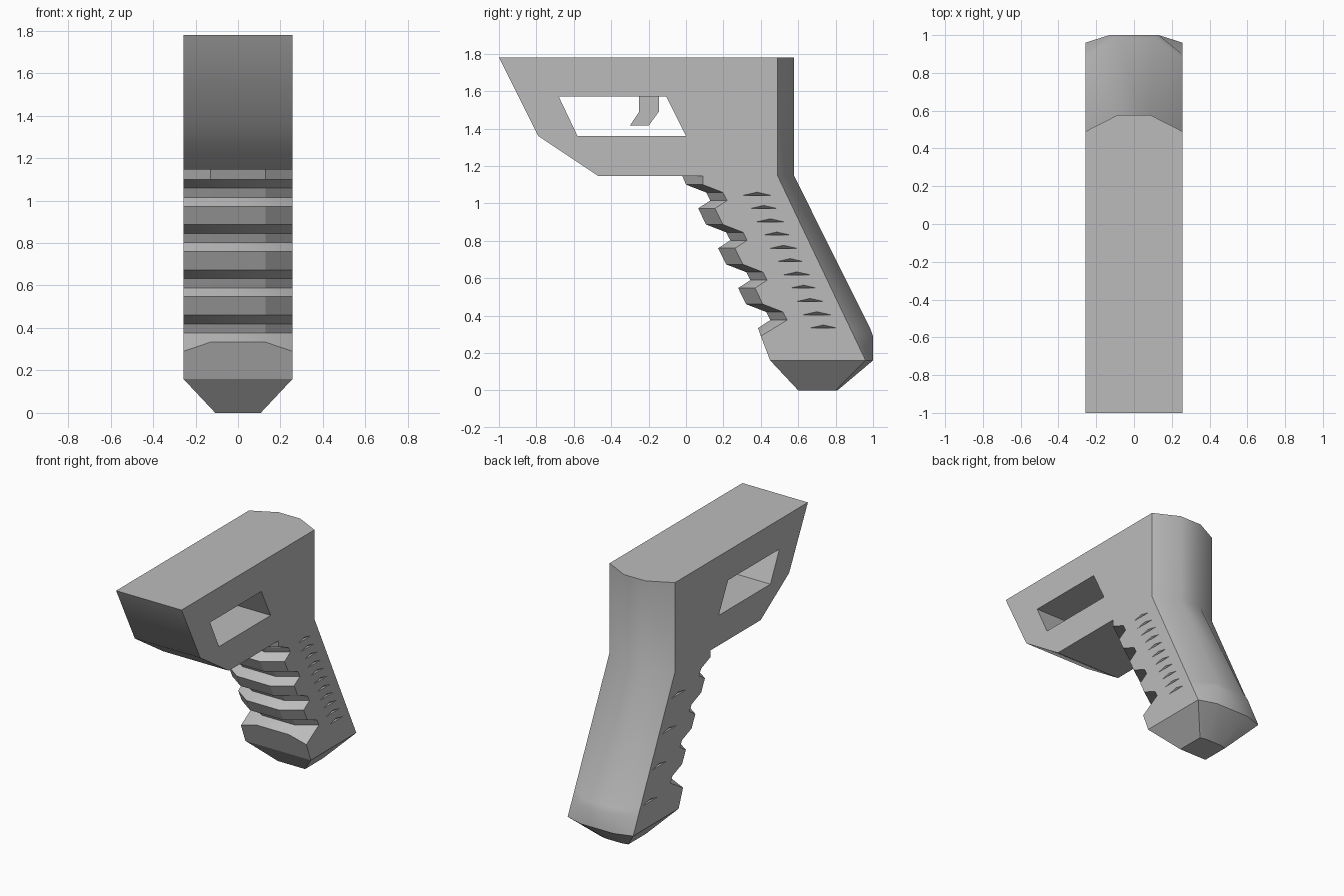
import bpy, bmesh

cube = bpy.data.objects.get("Cube")
if cube:
    bpy.data.objects.remove(cube, do_unlink=True)

grey = bpy.data.materials.new("grey")
grey.use_nodes = True
GREY = (0.5, 0.5, 0.5, 1)
grey.diffuse_color = GREY
grey.node_tree.nodes["Principled BSDF"].inputs["Base Color"].default_value = GREY
W = 0.257


def make(name, verts, faces):
    mesh = bpy.data.meshes.new(name)
    bm = bmesh.new()
    vs = [bm.verts.new(v) for v in verts]
    for f in faces:
        bm.faces.new([vs[i] for i in f])
    bmesh.ops.recalc_face_normals(bm, faces=bm.faces)
    bm.to_mesh(mesh)
    bm.free()
    ob = bpy.data.objects.new(name, mesh)
    bpy.context.collection.objects.link(ob)
    mesh.materials.append(grey)
    return ob


def loft(name, rings):
    """Closed solid through rings that all have the same number of points."""
    n = len(rings[0])
    verts = [v for r in rings for v in r]
    faces = [list(range(n)), list(range(len(verts) - n, len(verts)))]
    for k in range(len(rings) - 1):
        for i in range(n):
            j = (i + 1) % n
            faces.append((k * n + i, k * n + j, (k + 1) * n + j, (k + 1) * n + i))
    return make(name, verts, faces)


def extrude(name, outline, x0, x1):
    return loft(name, [[(x, y, z) for y, z in outline] for x in (x0, x1)])


def cut(target, cutter):
    cutter.hide_render = True
    cutter.hide_set(True)
    mod = target.modifiers.new(cutter.name, "BOOLEAN")
    mod.operation = "DIFFERENCE"
    mod.solver = "EXACT"
    mod.object = cutter
    bpy.context.view_layer.update()
    dg = bpy.context.evaluated_depsgraph_get()
    new = bpy.data.meshes.new_from_object(target.evaluated_get(dg))
    target.modifiers.remove(mod)
    target.data = new
    bpy.data.objects.remove(cutter, do_unlink=True)


# Body outline: (side y, side z, middle y, middle z, half width of middle)
FRONT, BACK = 0.13, 0.085
pts = [(y, z, y, z, FRONT) for y, z in ((-1, 1.78), (-0.79, 1.36), (-0.47, 1.147))]
pts.append((0.09, 1.147, -0.02, 1.147, FRONT))

# Finger ridges, each stepping down and back along the grip
for k in range(4):
    dy, dz = 0.107 * k, -0.213 * k
    ridge = [(0.0, 1.10), (0.108, 1.058), (0.13, 1.015)]
    if k < 3:
        ridge.append((0.065, 0.973))
    for y, z in ridge:
        pts.append((y + dy + 0.09, z + dz, y + dy, z + dz, FRONT))

# Flared foot and curved back
pts += [(0.40, 0.29, 0.385, 0.333, FRONT),
        (0.45, 0.16, 0.45, 0.16, FRONT),
        (0.96, 0.16, 1.0, 0.16, FRONT),
        (0.898, 0.29, 1.0, 0.29, FRONT),
        (0.879, 0.33, 0.985, 0.33, 0.11),
        (0.49, 1.147, 0.578, 1.147, BACK),
        (0.49, 1.78, 0.578, 1.78, BACK)]

body = loft("grip_body", [
    [(-W, p[0], p[1]) for p in pts],
    [(-p[4], p[2], p[3]) for p in pts],
    [(p[4], p[2], p[3]) for p in pts],
    [(W, p[0], p[1]) for p in pts]])
# the end rings of the loft are the flat sides

# Trigger window
cut(body, extrude("window_cutter",
                  [(-0.68, 1.57), (-0.105, 1.57), (0.0, 1.36), (-0.58, 1.36)], -1, 1))


# Shallow side slits
def slit(side, y, z, length):
    x, deep = side * (W + 0.01), side * (W - 0.02)
    cut(body, make("slit_cutter",
                   [(x, y, z), (x, y + length, z), (x, y + length / 2, z + 0.025),
                    (deep, y + length / 2, z)],
                   [(0, 1, 2), (0, 1, 3), (1, 2, 3), (2, 0, 3)]))


for k in range(4):
    slit(-1, 0.32 + 0.107 * k, 0.972 - 0.213 * k, 0.26)
for k in range(11):
    slit(1, 0.27 + 0.0355 * k, 1.043 - 0.071 * k, 0.22)

# Tapered butt
butt = loft("butt", [
    [(-W, 0.45, 0.16), (W, 0.45, 0.16), (W, 0.96, 0.16),
     (FRONT, 1, 0.16), (-FRONT, 1, 0.16), (-W, 0.96, 0.16)],
    [(-0.107, 0.6, 0), (0.107, 0.6, 0), (0.107, 0.8, 0),
     (0.06, 0.81, 0), (-0.06, 0.81, 0), (-0.107, 0.8, 0)]])

# Trigger
trigger = extrude("trigger", [(-0.25, 1.575), (-0.145, 1.575), (-0.145, 1.49),
                              (-0.2, 1.415), (-0.30, 1.415), (-0.25, 1.49)],
                  -0.05, 0.05)

for ob in (body, butt, trigger):
    bpy.ops.object.select_all(action="DESELECT")
    ob.select_set(True)
    bpy.context.view_layer.objects.active = ob
    bpy.ops.object.shade_smooth_by_angle(angle=0.56)
